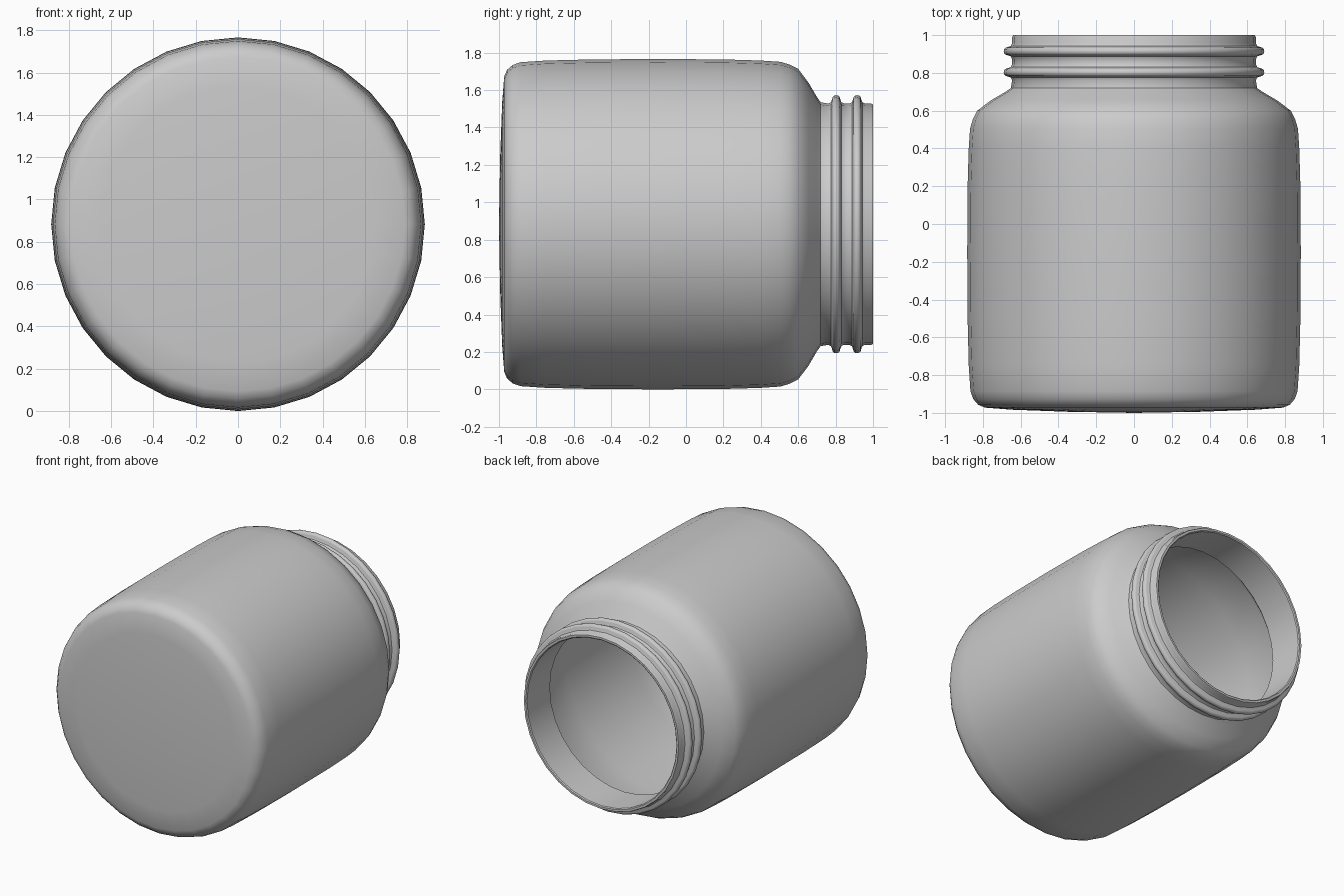
import bpy, bmesh, math

if "Cube" in bpy.data.objects:
    bpy.data.objects.remove(bpy.data.objects["Cube"])

SIDES = 32
AXIS_Z = 0.883


def lathe(name, profile):
    """Spin (radius, y) points around the jar's lying axis."""
    bm = bmesh.new()
    rings = []
    for r, y in profile:
        if r == 0:
            rings.append([bm.verts.new((0, y, AXIS_Z))])
            continue
        ring = []
        for i in range(SIDES):
            a = 2 * math.pi * i / SIDES
            ring.append(bm.verts.new((r * math.sin(a), y, AXIS_Z + r * math.cos(a))))
        rings.append(ring)
    for a, b in zip(rings, rings[1:]):
        for i in range(SIDES):
            j = (i + 1) % SIDES
            quad = [a[i % len(a)], a[j % len(a)], b[j % len(b)], b[i % len(b)]]
            bm.faces.new(list(dict.fromkeys(quad)))
    bmesh.ops.recalc_face_normals(bm, faces=bm.faces)
    mesh = bpy.data.meshes.new(name)
    bm.to_mesh(mesh)
    bm.free()
    obj = bpy.data.objects.new(name, mesh)
    bpy.context.collection.objects.link(obj)
    bpy.ops.object.select_all(action='DESELECT')
    obj.select_set(True)
    bpy.context.view_layer.objects.active = obj
    bpy.ops.object.shade_smooth_by_angle(angle=math.radians(40))
    return obj


def thread(y):
    """Rounded thread ridge with filleted feet."""
    points = [(0.645, y - 0.042), (0.652, y - 0.028), (0.667, y - 0.022)]
    for k in range(7):
        a = math.pi * (k / 6 - 0.5)
        points.append((0.672 + 0.018 * math.cos(a), y + 0.021 * math.sin(a)))
    return points + [(0.667, y + 0.022), (0.652, y + 0.028), (0.645, y + 0.042)]


# Outside: gently domed base, bulging body and shoulder
outer = [(0, -1.0), (0.35, -0.994), (0.65, -0.983), (0.79, -0.972), (0.825, -0.957),
         (0.851, -0.927), (0.866, -0.885), (0.875, -0.75), (0.881, -0.5),
         (0.883, -0.15), (0.881, 0.2), (0.875, 0.4), (0.868, 0.505),
         (0.853, 0.555), (0.83, 0.6), (0.757, 0.655), (0.68, 0.70), (0.652, 0.72)]
# Neck with two thread ridges and a softened lip
neck = thread(0.803) + thread(0.915)
lip = [(0.645, 0.99), (0.64, 1.0), (0.625, 1.0), (0.618, 0.994)]
# Inside: straight throat, then a cavity following the wall
inner = [(0.618, 0.725), (0.66, 0.685), (0.74, 0.638), (0.81, 0.587), (0.847, 0.5),
         (0.861, 0.2), (0.863, -0.15), (0.861, -0.5), (0.846, -0.885),
         (0.81, -0.937), (0.77, -0.95), (0.35, -0.972), (0, -0.975)]

lathe("jar", outer + neck + lip + inner)
